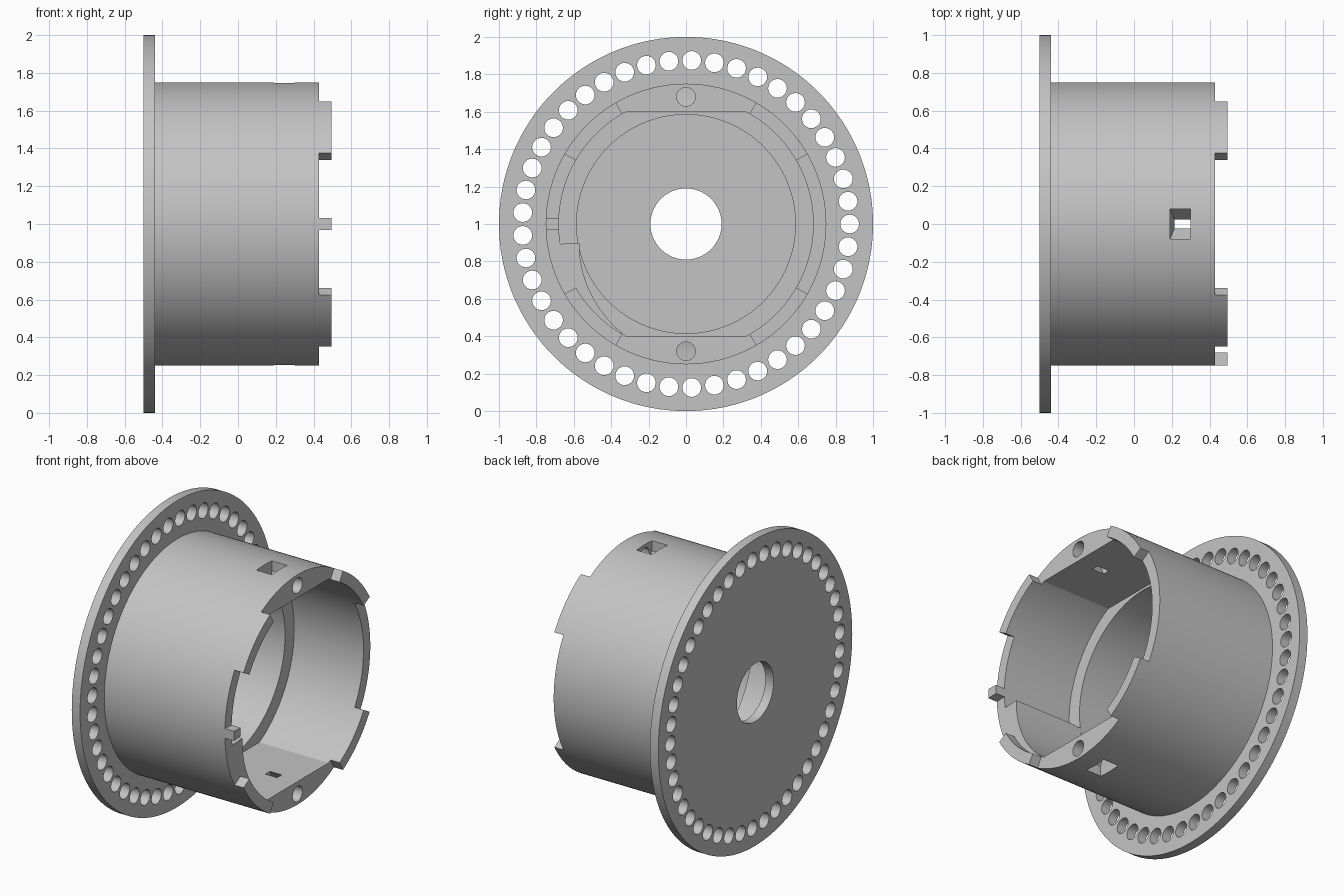
import bpy, bmesh, math
from mathutils import Matrix, Vector

cube = bpy.data.objects.get("Cube")
if cube:
    bpy.data.objects.remove(cube, do_unlink=True)

grey = bpy.data.materials.new("plain_grey")
grey.use_nodes = True
COLOUR = (0.55, 0.55, 0.55, 1)
grey.diffuse_color = COLOUR
grey.node_tree.nodes["Principled BSDF"].inputs["Base Color"].default_value = COLOUR

BACK, FLANGE_FRONT, LEDGE, RIM, TIP = -0.5, -0.44, -0.07, 0.43, 0.495
OUTER, INNER, FLAT = 0.75, 0.68, 0.6


def finish(bm, name):
    bmesh.ops.recalc_face_normals(bm, faces=bm.faces)
    mesh = bpy.data.meshes.new(name)
    bm.to_mesh(mesh)
    bm.free()
    mesh.materials.append(grey)
    obj = bpy.data.objects.new(name, mesh)
    bpy.context.collection.objects.link(obj)
    return obj


def add_prism(bm, points, x0, x1):
    """Extrude an outline of (y, height above axis) along x."""
    a = [bm.verts.new((x0, y, h + 1)) for y, h in points]
    b = [bm.verts.new((x1, y, h + 1)) for y, h in points]
    bm.faces.new(a)
    bm.faces.new(b[::-1])
    for i in range(len(a)):
        j = (i + 1) % len(a)
        bm.faces.new((a[i], a[j], b[j], b[i]))


def polar(r, deg):
    t = math.radians(deg)
    return r * math.cos(t), r * math.sin(t)


def circle(r, n=128, y=0, h=0):
    ring = [polar(r, 360 * i / n) for i in range(n)]
    return [(y + p, h + q) for p, q in ring]


def prisms(name, outlines, x0, x1):
    bm = bmesh.new()
    for points in outlines:
        add_prism(bm, points, x0, x1)
    return finish(bm, name)


def cut(target, cutter):
    cutter.hide_render = True
    mod = target.modifiers.new("cut", "BOOLEAN")
    mod.operation = "DIFFERENCE"
    mod.solver = "EXACT"
    mod.object = cutter
    bpy.context.view_layer.objects.active = target
    bpy.ops.object.modifier_apply(modifier=mod.name)
    bpy.data.objects.remove(cutter, do_unlink=True)


def smooth(obj):
    bpy.ops.object.select_all(action="DESELECT")
    obj.select_set(True)
    bpy.context.view_layer.objects.active = obj
    bpy.ops.object.shade_smooth_by_angle(angle=math.radians(25))


# Flange with a ring of small holes and a centre hole
flange = prisms("flange", [circle(1, 180)], BACK, FLANGE_FRONT)
holes = [circle(0.05, 24, *polar(0.875, 8 * i)) for i in range(45)]
cut(flange, prisms("flange_holes", holes + [circle(0.19, 64)], BACK - 0.1, FLANGE_FRONT + 0.1))

# Barrel with a narrow bore at the back
barrel = prisms("barrel", [circle(OUTER, 180)], FLANGE_FRONT, RIM)
cut(barrel, prisms("narrow_bore", [circle(0.585)], BACK, LEDGE + 0.05))


# Wide bore: two flats and a ramp that thickens the wall on one side
def bore_radius(deg):
    if 190 <= deg <= 242:
        return 0.579 + (INNER - 0.579) * (deg - 190) / 52
    return min(INNER, FLAT / max(abs(math.sin(math.radians(deg))), 0.01))


outline = []
for i in range(0, 360, 2):
    if i == 190:
        outline.append(polar(INNER, 189))
    outline.append(polar(bore_radius(i), i))
cut(barrel, prisms("wide_bore", [outline], LEDGE, RIM + 0.1))

# Screw holes and tapered nut pockets, above and below
for side in (1, -1):
    cut(barrel, prisms("screw_hole", [circle(0.05, 32, 0, 0.68 * side)], 0.24, RIM + 0.1))
    bm = bmesh.new()
    rings = []
    for h, x0, half in ((0.58, 0.22, 0.01), (0.68, 0.19, 0.08), (0.8, 0.19, 0.08)):
        corners = ((x0, -half), (0.30, -half), (0.30, half), (x0, half))
        rings.append([bm.verts.new((x, y, 1 + h * side)) for x, y in corners])
    bm.faces.new(rings[0])
    bm.faces.new(rings[2])
    for low, high in zip(rings, rings[1:]):
        for i in range(4):
            j = (i + 1) % 4
            bm.faces.new((low[i], low[j], high[j], high[i]))
    cut(barrel, finish(bm, "nut_pocket"))


# Four rim tabs and one small key
def sector(a, b, steps=12):
    angles = [a + (b - a) * i / steps for i in range(steps + 1)]
    return [polar(OUTER, t) for t in angles] + [polar(INNER, t) for t in reversed(angles)]


tabs = prisms("rim_tabs", [sector(a, a + 30) for a in (30, 120, 210, 300)], RIM, TIP)
key = prisms("small_key", [sector(177.6, 182.4, 2)], RIM, TIP)

for part in (flange, barrel, tabs, key):
    smooth(part)
